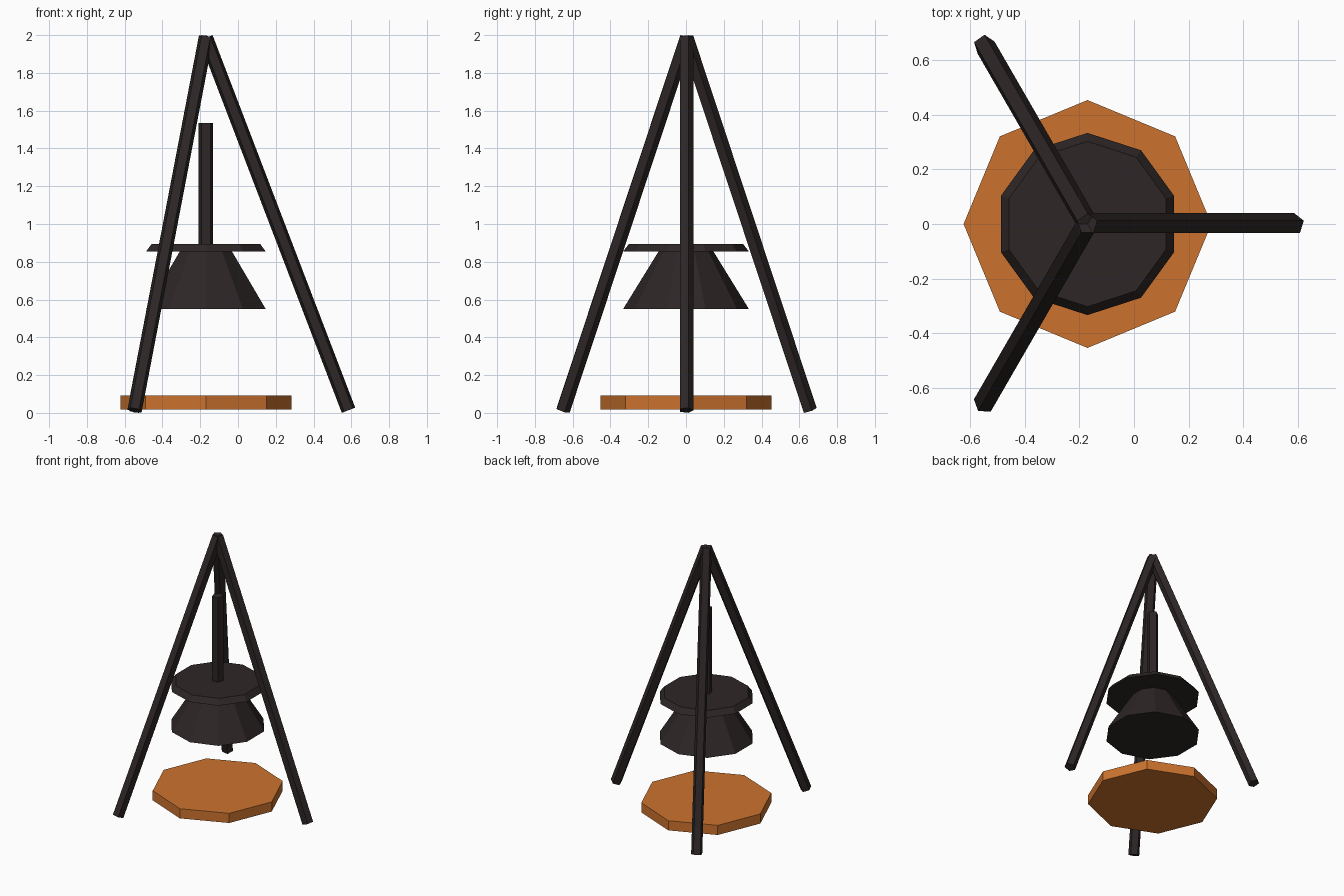
import bpy
import math
from mathutils import Vector

cube = bpy.data.objects.get("Cube")
if cube:
    bpy.data.objects.remove(cube, do_unlink=True)


def make_material(name, color):
    mat = bpy.data.materials.new(name)
    mat.use_nodes = True
    mat.diffuse_color = (*color, 1)
    mat.node_tree.nodes["Principled BSDF"].inputs["Base Color"].default_value = (*color, 1)
    return mat


IRON = make_material("dark_iron", (0.027, 0.019, 0.019))
ORANGE = make_material("ember_orange", (0.6, 0.17, 0.027))
AXIS_X = -0.17   # the hanging parts share this vertical axis
UP = Vector((0, 0, 1))


def prism(name, sides, r_low, r_high, low, high, mat):
    """Flat-sided tapered prism between two points, one corner towards +y."""
    low, high = Vector(low), Vector(high)
    span = high - low
    bpy.ops.mesh.primitive_cone_add(vertices=sides, radius1=r_low, radius2=r_high,
                                    depth=span.length)
    obj = bpy.context.object
    obj.name = name
    obj.location = (low + high) / 2
    obj.rotation_mode = 'QUATERNION'
    obj.rotation_quaternion = UP.rotation_difference(span)
    obj.data.materials.append(mat)
    return obj


def upright(name, sides, r_low, r_high, z_low, z_high, mat):
    return prism(name, sides, r_low, r_high, (AXIS_X, 0, z_low), (AXIS_X, 0, z_high), mat)


# Three tripod poles meeting at the top
POLE_R, SPREAD = 0.04, 0.755
for name, angle in (("left_pole", 0), ("back_right_pole", 120), ("front_right_pole", 240)):
    a = math.radians(angle)
    foot = (AXIS_X + SPREAD * math.cos(a), SPREAD * math.sin(a), 0.014)
    prism(name, 5, POLE_R, POLE_R, foot, (AXIS_X, 0, 1.986), IRON)

# Hanging pot: rod, rim plate and flared body
upright("hanging_rod", 5, 0.04, 0.04, 0.87, 1.534, IRON)
upright("pot_rim", 10, 0.333, 0.302, 0.854, 0.895, IRON)
upright("pot_body", 10, 0.333, 0.145, 0.55, 0.855, IRON)

# Octagonal fire bed on the ground
upright("fire_bed", 8, 0.453, 0.453, 0.019, 0.092, ORANGE)
